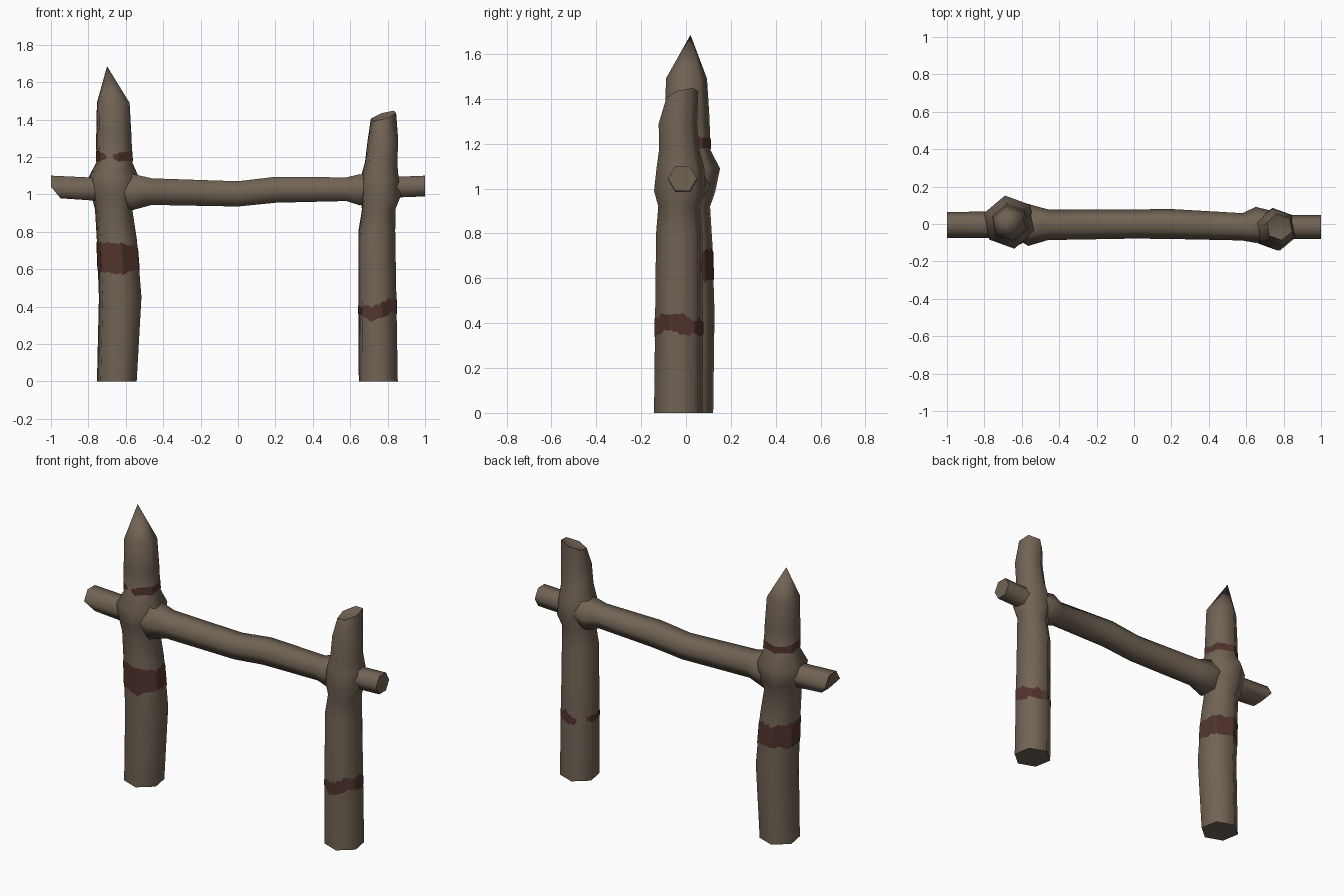
import bpy, bmesh, math, random
from mathutils import Vector

if "Cube" in bpy.data.objects:
    bpy.data.objects.remove(bpy.data.objects["Cube"])

random.seed(4)


def material(name, rgb):
    m = bpy.data.materials.new(name)
    m.diffuse_color = (*rgb, 1)
    m.use_nodes = True
    m.node_tree.nodes["Principled BSDF"].inputs["Base Color"].default_value = m.diffuse_color
    return m


WOOD = material("weathered wood", (0.165, 0.125, 0.09))
PAINT = material("dark red stain", (0.085, 0.034, 0.026))


def finish(bm, name, mat):
    bmesh.ops.recalc_face_normals(bm, faces=bm.faces)
    me = bpy.data.meshes.new(name)
    bm.to_mesh(me)
    bm.free()
    ob = bpy.data.objects.new(name, me)
    bpy.context.collection.objects.link(ob)
    me.materials.append(mat)
    bpy.ops.object.select_all(action='DESELECT')
    bpy.context.view_layer.objects.active = ob
    ob.select_set(True)
    bpy.ops.object.shade_smooth_by_angle(angle=math.radians(64))
    return ob


def log(name, rings, tip=None):
    """Six-sided log skinned through rings of points; the end is flat or meets at tip."""
    bm = bmesh.new()
    loops = [[bm.verts.new(p) for p in ring] for ring in rings]
    for a, b in zip(loops, loops[1:]):
        for k in range(6):
            n = (k + 1) % 6
            bm.faces.new((a[k], a[n], b[n], b[k]))
    bm.faces.new(loops[0])
    if tip:
        t = bm.verts.new(tip)
        for k in range(6):
            bm.faces.new((loops[-1][k], loops[-1][(k + 1) % 6], t))
    else:
        bm.faces.new(loops[-1])
    return finish(bm, name, WOOD)


def post_ring(z, cx, cy, r, slope=(0, 0)):
    pts = []
    for k in range(6):
        a = math.radians(100 + 60 * k)
        dx, dy = r * math.cos(a), r * math.sin(a)
        pts.append(Vector((cx + dx, cy + dy, z + slope[0] * dx + slope[1] * dy)))
    return pts


def beam_ring(x, cy, cz, r, bevel=0):
    pts = []
    for k in range(6):
        a = math.radians(60 * k)
        dy, dz = r * math.cos(a), r * math.sin(a)
        pts.append(Vector((x + bevel * max(0, -dz), cy + dy, cz + dz)))
    return pts


def stain(name, rings, spans, jitter):
    """Ragged painted band lying on a post; spans are (low, high) at even steps round it."""
    def surface(t, z):
        k, f = int(t) % 6, t - int(t)
        for a, b in zip(rings, rings[1:]):
            if z <= b[0].z:
                break
        h = (z - a[0].z) / (b[0].z - a[0].z)
        n = (k + 1) % 6
        p = a[k].lerp(a[n], f).lerp(b[k].lerp(b[n], f), h)
        c = sum(a, Vector()).lerp(sum(b, Vector()), h) / 6
        p = c + (p - c) * 1.025
        p.z = z
        return p

    bm = bmesh.new()
    count, cols = 48, []
    for i in range(count):
        u = i / count * len(spans)
        k, f = int(u), u - int(u)
        (l0, h0), (l1, h1) = spans[k], spans[(k + 1) % len(spans)]
        lo, hi = l0 + (l1 - l0) * f, h0 + (h1 - h0) * f
        lo += random.uniform(-jitter, jitter)
        hi += random.uniform(-jitter, jitter)
        cols.append((lo, hi, [bm.verts.new(surface(i * 6 / count, z)) for z in (lo, hi)]))
    for i in range(count):
        a, b = cols[i], cols[(i + 1) % count]
        if a[1] - a[0] > 0.01 and b[1] - b[0] > 0.01:
            bm.faces.new((a[2][0], b[2][0], b[2][1], a[2][1]))
    # make sure the paint faces outwards
    ob = finish(bm, name, PAINT)
    centre = sum(rings[0], Vector()) / 6
    for p in list(ob.data.polygons):
        d = p.center - centre
        if p.normal.x * d.x + p.normal.y * d.y < 0:
            p.flip()


# sharpened left post with a knot where the rail crosses
left = [post_ring(*s) for s in (
    (0, -0.648, 0.01, 0.113), (0.45, -0.63, 0.008, 0.121), (0.76, -0.648, 0.005, 0.114),
    (0.92, -0.665, 0.003, 0.106), (0.985, -0.665, 0.008, 0.124), (1.09, -0.665, 0.01, 0.144),
    (1.17, -0.661, 0.008, 0.103), (1.32, -0.664, 0.006, 0.1), (1.49, -0.667, 0.002, 0.093))]
log("left_post", left, (-0.70, 0.02, 1.685))

# broken right post with a slanted top
right = [post_ring(*s) for s in (
    (0, 0.75, -0.033, 0.111), (0.8, 0.742, -0.03, 0.105), (0.92, 0.752, -0.03, 0.095),
    (0.99, 0.76, -0.028, 0.116), (1.09, 0.757, -0.025, 0.108), (1.17, 0.765, -0.03, 0.092),
    (1.29, 0.775, -0.036, 0.087), (1.42, 0.778, -0.016, 0.072, (0.3, 0.25)))]
log("right_post", right, (0.79, -0.01, 1.40))

# crooked cross rail with a bevelled left end
rail = [beam_ring(*s) for s in (
    (-1, -0.005, 1.04, 0.07, 0.85), (-0.76, -0.005, 1.028, 0.071), (-0.62, -0.005, 1.015, 0.08),
    (-0.565, -0.005, 1.013, 0.112), (-0.46, -0.004, 1.015, 0.082), (0, 0, 1.003, 0.078),
    (0.2, 0, 1.025, 0.08), (0.58, -0.015, 1.028, 0.073), (0.65, -0.005, 1.025, 0.096),
    (0.72, -0.01, 1.03, 0.085), (0.82, -0.015, 1.038, 0.064), (1, -0.016, 1.045, 0.064))]
log("cross_rail", rail)

# painted bands
stain("left_lower_band", left,
      [(0.60, 0.73), (0.59, 0.74), (0.58, 0.742), (0.575, 0.742), (0.60, 0.72), (0.59, 0.72)], 0.009)
stain("left_upper_band", left,
      [(1.18, 1.225), (1.18, 1.22), (1.18, 1.23), (1.18, 1.23), (1.178, 1.232), (1.20, 1.203),
       (1.178, 1.22), (1.178, 1.225), (1.175, 1.23), (1.18, 1.22), (1.178, 1.23), (1.178, 1.225)], 0.004)
stain("right_band", right,
      [(0.35, 0.40), (0.38, 0.38), (0.36, 0.41), (0.35, 0.39), (0.355, 0.40), (0.325, 0.40),
       (0.34, 0.42), (0.36, 0.44), (0.37, 0.43), (0.345, 0.45), (0.35, 0.41), (0.35, 0.42)], 0.009)
